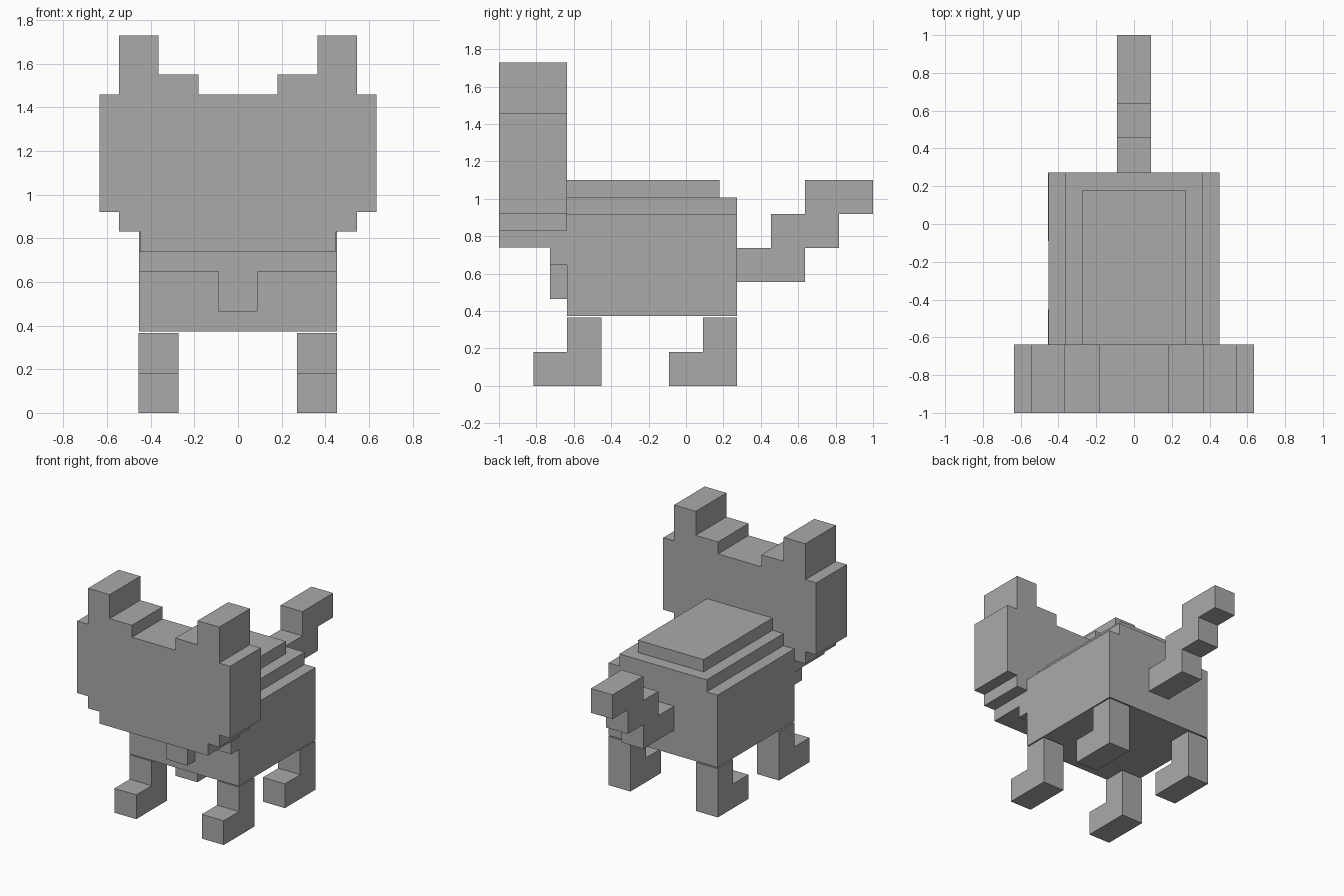
import bpy
import bmesh

if "Cube" in bpy.data.objects:
    bpy.data.objects.remove(bpy.data.objects["Cube"])

grey = bpy.data.materials.new("grey")
grey.diffuse_color = (0.4, 0.4, 0.4, 1)
grey.use_nodes = True
grey.node_tree.nodes["Principled BSDF"].inputs["Base Color"].default_value = grey.diffuse_color


def extrude_profile(name, points, axis, start, end):
    """Extrude an outline: axis 'y' takes (x, z) points, axis 'x' takes (y, z) points."""
    bm = bmesh.new()
    place = (lambda a, b: (a, start, b)) if axis == "y" else (lambda a, b: (start, a, b))
    face = bm.faces.new([bm.verts.new(place(a, b)) for a, b in points])
    new = bmesh.ops.extrude_face_region(bm, geom=[face])["geom"]
    shift = (0, end - start, 0) if axis == "y" else (end - start, 0, 0)
    bmesh.ops.translate(bm, vec=shift, verts=[v for v in new if isinstance(v, bmesh.types.BMVert)])
    bmesh.ops.recalc_face_normals(bm, faces=bm.faces)
    mesh = bpy.data.meshes.new(name)
    bm.to_mesh(mesh)
    bm.free()
    mesh.materials.append(grey)
    obj = bpy.data.objects.new(name, mesh)
    bpy.context.collection.objects.link(obj)
    return obj


def mirrored(half):
    """Complete a right-hand outline with its left-hand mirror image."""
    return half + [(-x, z) for x, z in reversed(half)]


# Flat head with stepped cheeks and ears
extrude_profile("head", mirrored([
    (0.45, 0.74), (0.45, 0.83), (0.545, 0.83), (0.545, 0.92), (0.635, 0.92),
    (0.635, 1.46), (0.545, 1.46), (0.545, 1.73), (0.365, 1.73), (0.365, 1.55),
    (0.18, 1.55), (0.18, 1.46)]), "y", -1.0, -0.637)

# Body with a stepped back and a shorter raised slab
extrude_profile("body", mirrored([
    (0.453, 0.373), (0.453, 0.917), (0.363, 0.917), (0.363, 1.008)]), "y", -0.637, 0.272)
extrude_profile("back_slab", mirrored([(0.272, 1.008), (0.272, 1.1)]), "y", -0.637, 0.18)

# Chest bib under the head
extrude_profile("bib", mirrored([
    (0.09, 0.465), (0.09, 0.647), (0.453, 0.647), (0.453, 0.74)]), "y", -0.727, -0.637)

# L-shaped legs with feet pointing forward
for end, back in (("front", -0.453), ("hind", 0.272)):
    outline = [(back, 0), (back, 0.365), (back - 0.182, 0.365),
               (back - 0.182, 0.182), (back - 0.363, 0.182), (back - 0.363, 0)]
    for side, x in (("left", -0.455), ("right", 0.271)):
        extrude_profile(f"{end}_{side}_leg", outline, "x", x, x + 0.182)

# Tail rising in steps
extrude_profile("tail", [
    (0.272, 0.555), (0.635, 0.555), (0.635, 0.737), (0.817, 0.737), (0.817, 0.918),
    (1.0, 0.918), (1.0, 1.1), (0.635, 1.1), (0.635, 0.918), (0.455, 0.918),
    (0.455, 0.737), (0.272, 0.737)], "x", -0.09, 0.09)
